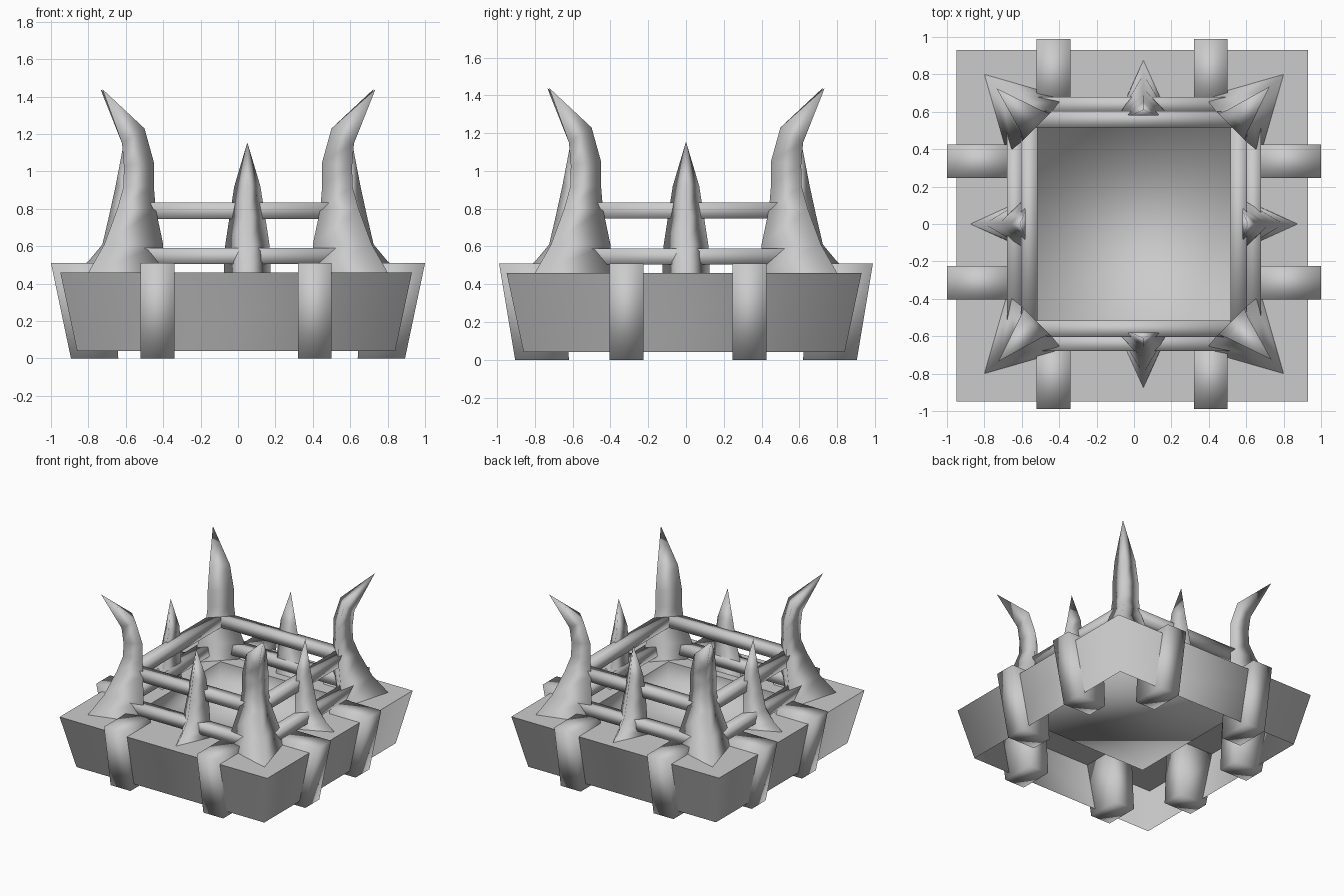
import bpy, bmesh, math
from mathutils import Matrix, Vector

cube = bpy.data.objects.get("Cube")
if cube:
    bpy.data.objects.remove(cube)

stone = bpy.data.materials.new("light_grey_stone")
stone.use_nodes = True
COLOR = (0.6, 0.6, 0.6, 1)
stone.diffuse_color = COLOR
stone.node_tree.nodes["Principled BSDF"].inputs["Base Color"].default_value = COLOR


def loft(name, rings, tip=None, bottom=True, top=True, smooth=True, matrix=None):
    """Skin a stack of rings; optionally end in a point or caps."""
    bm = bmesh.new()
    loops = [[bm.verts.new(p) for p in ring] for ring in rings]
    n = len(loops[0])
    for a, b in zip(loops, loops[1:]):
        for i in range(n):
            j = (i + 1) % n
            bm.faces.new((a[i], a[j], b[j], b[i]))
    if bottom:
        bm.faces.new(loops[0][::-1])
    if tip:
        point = bm.verts.new(tip)
        for i in range(n):
            bm.faces.new((loops[-1][i], loops[-1][(i + 1) % n], point))
    elif top:
        bm.faces.new(loops[-1])
    if bottom:
        bmesh.ops.recalc_face_normals(bm, faces=bm.faces)
    for f in bm.faces:
        f.smooth = smooth
    mesh = bpy.data.meshes.new(name)
    bm.to_mesh(mesh)
    bm.free()
    mesh.materials.append(stone)
    ob = bpy.data.objects.new(name, mesh)
    bpy.context.collection.objects.link(ob)
    if matrix:
        ob.matrix_world = matrix
    return ob


def square(half, z, c=-0.01):
    return [(c + sx * half, c + sy * half, z)
            for sx, sy in ((-1, -1), (1, -1), (1, 1), (-1, 1))]


# Hollow tapered base with an open underside, its flat rim and the sunken floor
loft("base_walls", [square(0.85, 0.04), square(0.94, 0.46)], bottom=False, top=False)
loft("base_rim", [square(0.94, 0.46), square(0.53, 0.46, 0)],
     bottom=False, top=False, smooth=False)
loft("sunken_floor", [square(0.53, 0.46, 0), square(0.53, 0.3, 0)], bottom=False)

SIDES = ("back", "left", "front", "right")
TURNS = (0, -1, 2, 1)


def side_matrix(k, shift=0.0):
    """Turn a part modelled on the +y side to side k, slid along that side."""
    slide = Vector((shift, 0, 0)) if k % 2 == 0 else Vector((0, shift, 0))
    return Matrix.Translation(slide) @ Matrix.Rotation(TURNS[k] * math.pi / 2, 4, 'Z')


def rail(name, y, z, length, k):
    # Square bar whose ends are buried in the corner horns
    r = 0.043
    rings = [[(x, y - r, z - r), (x, y + r, z - r), (x, y + r, z + r), (x, y - r, z + r)]
             for x in (-length, length)]
    loft(name, rings, matrix=side_matrix(k))


# Outlines of the straps on the front/back and on the flanks: (outward distance, height)
STRAPS = (((0.62, 0), (0.905, 0), (0.99, 0.51), (0.65, 0.51)),
          ((0.64, 0), (0.893, 0), (1.0, 0.51), (0.66, 0.51)))
STRAP_SHIFTS = ((-0.43, 0.41), (-0.315, 0.335))

# Middle spike rings: height, half width, inner and outer distance
SPIKE = ((0.46, 0.125, 0.6, 0.875), (0.52, 0.123, 0.6, 0.8), (0.61, 0.118, 0.6, 0.725),
         (0.76, 0.095, 0.585, 0.69), (0.92, 0.07, 0.58, 0.655))

for k, side in enumerate(SIDES):
    axis = k % 2
    rail(side + "_lower_rail", 0.637, 0.547, 0.58, k)
    rail(side + "_upper_rail", 0.56, 0.79, 0.57, k)
    rings = [[(-w, a, z), (w, a, z), (0, b, z)] for z, w, a, b in SPIKE]
    loft(side + "_spike", rings, tip=(0, 0.61, 1.155), bottom=False,
         matrix=side_matrix(k, 0.05 * (1 - axis)))
    for number, shift in enumerate(STRAP_SHIFTS[axis]):
        rings = [[(s * 0.09, y, z) for y, z in STRAPS[axis]] for s in (-1, 1)]
        loft(f"{side}_strap_{number + 1}", rings, matrix=side_matrix(k, shift))

# Corner horn rings: outer point (distance, height), side point (near, far, height)
HORN = ((0.8, 0.46, 0.4, 0.685, 0.46), (0.715, 0.61, 0.4, 0.65, 0.61),
        (0.645, 0.8, 0.44, 0.6, 0.8), (0.612, 0.92, 0.45, 0.59, 0.92),
        (0.61, 1.03, 0.45, 0.59, 1.05), (0.62, 1.15, 0.5, 0.61, 1.23))
for k, corner in enumerate(("back_left", "front_left", "front_right", "back_right")):
    rings = [[(d, d, z), (a, b, h), (b, a, h)] for d, z, a, b, h in HORN]
    loft(corner + "_horn", rings, tip=(0.725, 0.735, 1.44), bottom=False,
         matrix=Matrix.Rotation(-k * math.pi / 2, 4, 'Z'))
